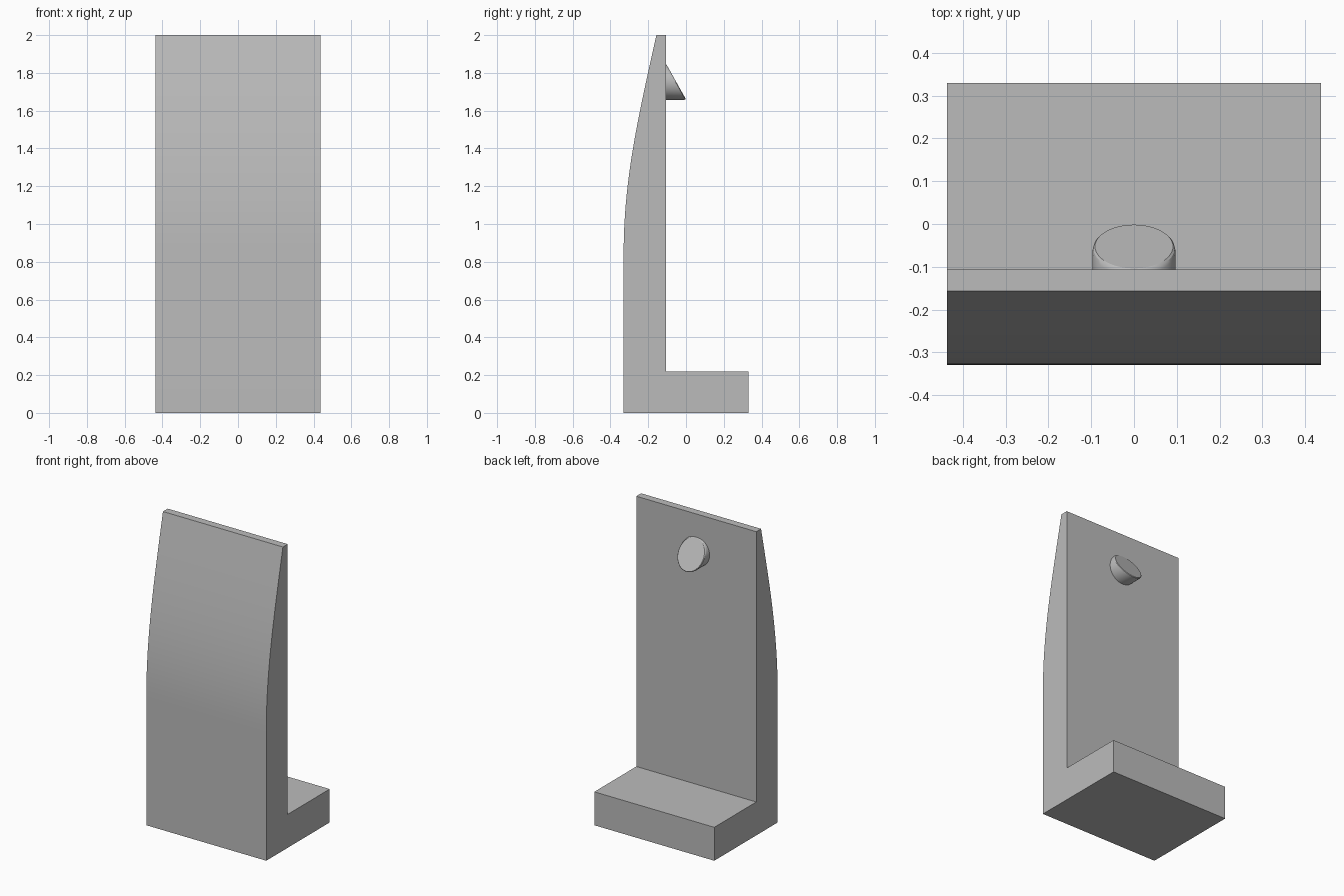
import bpy
import bmesh
import math
from mathutils import Vector, geometry

cube = bpy.data.objects.get("Cube")
if cube:
    bpy.data.objects.remove(cube, do_unlink=True)

# Single grey material
grey = bpy.data.materials.new("neutral grey")
grey.use_nodes = True
colour = (0.5, 0.5, 0.5, 1)
grey.diffuse_color = colour
bsdf = next(n for n in grey.node_tree.nodes if n.type == "BSDF_PRINCIPLED")
bsdf.inputs["Base Color"].default_value = colour


def finish(bm, name):
    bmesh.ops.recalc_face_normals(bm, faces=bm.faces)
    mesh = bpy.data.meshes.new(name)
    bm.to_mesh(mesh)
    bm.free()
    mesh.materials.append(grey)
    obj = bpy.data.objects.new(name, mesh)
    bpy.context.collection.objects.link(obj)
    bpy.ops.object.select_all(action="DESELECT")
    obj.select_set(True)
    bpy.context.view_layer.objects.active = obj
    bpy.ops.object.shade_smooth_by_angle(angle=math.radians(25))
    return obj


# L-shaped stand: side profile with a curved front, extruded across the width
HALF_WIDTH = 0.437
curve = geometry.interpolate_bezier(
    Vector((0, -0.33, 0.85)), Vector((0, -0.33, 1.25)),
    Vector((0, -0.245, 1.6)), Vector((0, -0.157, 2)), 24)
profile = [(-0.33, 0)] + [(p.y, p.z) for p in curve]
profile += [(-0.107, 2), (-0.107, 0.22), (0.33, 0.22), (0.33, 0)]

bm = bmesh.new()
side = bm.faces.new([bm.verts.new((-HALF_WIDTH, y, z)) for y, z in profile])
extruded = bmesh.ops.extrude_face_region(bm, geom=[side])["geom"]
bmesh.ops.translate(bm, vec=(2 * HALF_WIDTH, 0, 0),
                    verts=[g for g in extruded if isinstance(g, bmesh.types.BMVert)])
finish(bm, "curved_stand")

# Round peg on the back: cylinder cut by a slanted plane, with an eased rim
RADIUS, CENTRE_Z, SEGMENTS = 0.097, 1.754, 64
bm = bmesh.new()


def ring(radius, drop, flat=False):
    verts = []
    for i in range(SEGMENTS):
        a = math.tau * i / SEGMENTS
        z = CENTRE_Z + radius * math.sin(a)
        y = -0.13 if flat else -0.107 + (1.851 - z) * 0.56 - drop
        verts.append(bm.verts.new((radius * math.cos(a), y, z)))
    return verts


rings = [ring(RADIUS, 0, True), ring(RADIUS, 0.012),
         ring(RADIUS * 0.98, 0.004), ring(RADIUS * 0.94, 0)]
for low, high in zip(rings, rings[1:]):
    for i in range(SEGMENTS):
        j = (i + 1) % SEGMENTS
        bm.faces.new((low[i], low[j], high[j], high[i]))
bm.faces.new(rings[0])
bm.faces.new(rings[-1])
finish(bm, "slanted_peg")
